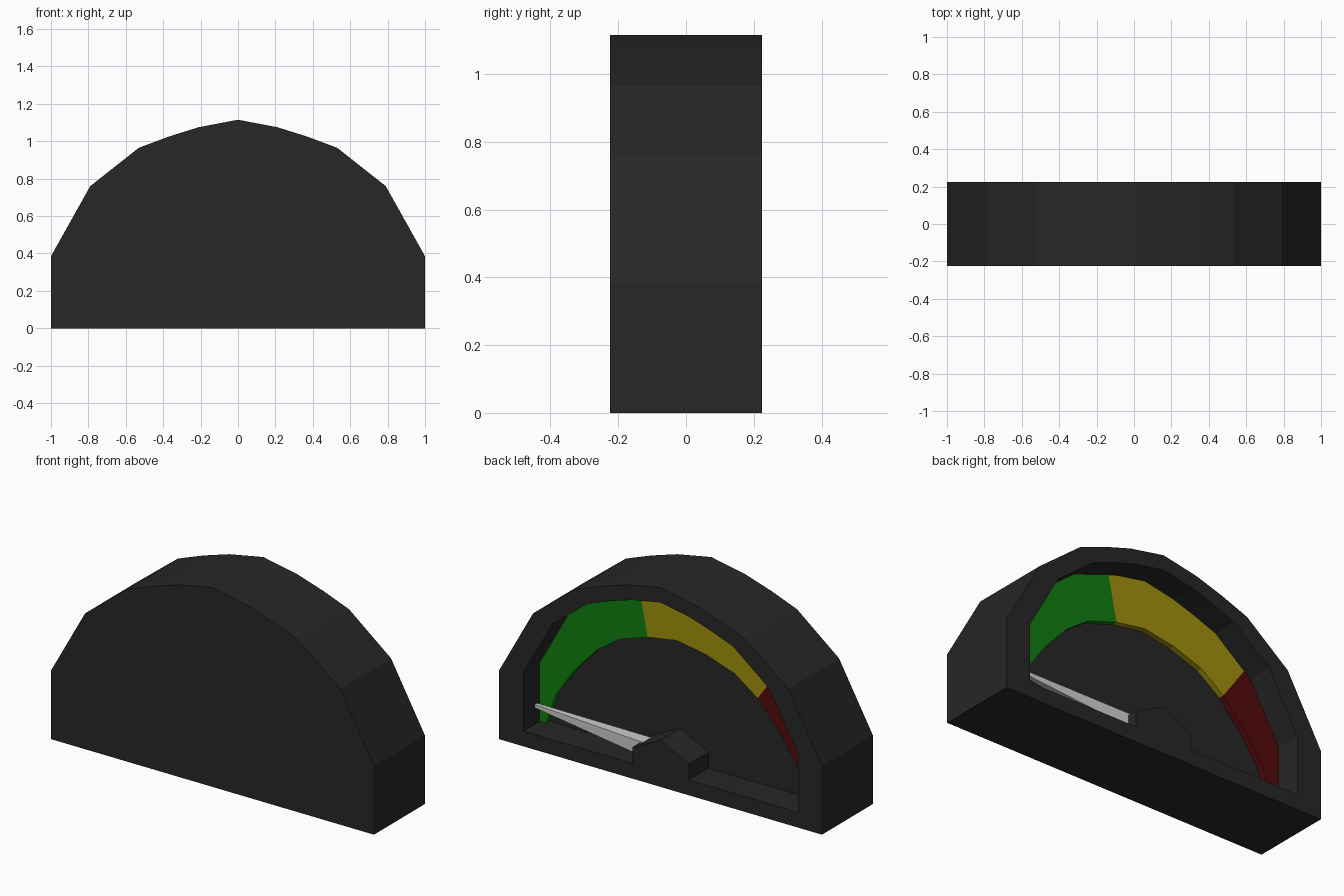
import bpy, bmesh

if "Cube" in bpy.data.objects:
    bpy.data.objects.remove(bpy.data.objects["Cube"])

def material(name, rgb):
    m = bpy.data.materials.new(name)
    m.diffuse_color = (*rgb, 1)
    m.use_nodes = True
    m.node_tree.nodes["Principled BSDF"].inputs["Base Color"].default_value = m.diffuse_color
    return m

def prism(name, pts, y0, y1, mat=None):
    """Extrude an x-z outline from y0 to y1."""
    bm = bmesh.new()
    face = bm.faces.new([bm.verts.new((x, y0, z)) for x, z in pts])
    ext = bmesh.ops.extrude_face_region(bm, geom=[face])
    for v in ext["geom"]:
        if isinstance(v, bmesh.types.BMVert):
            v.co.y = y1
    bmesh.ops.recalc_face_normals(bm, faces=bm.faces)
    me = bpy.data.meshes.new(name)
    bm.to_mesh(me)
    bm.free()
    ob = bpy.data.objects.new(name, me)
    bpy.context.collection.objects.link(ob)
    if mat:
        me.materials.append(mat)
    return ob

def mirror(pts):
    return [(-x, z) for x, z in pts]

black = material("black", (0.02, 0.02, 0.02))
green = material("green", (0.005, 0.2, 0.005))
yellow = material("yellow", (0.35, 0.28, 0.004))
red = material("red", (0.09, 0.003, 0.004))
white = material("white", (0.8, 0.8, 0.8))

# Arched housing with a recessed dial and a pointed hub bump
half = [(1, 0), (1, .385), (.79, .76), (.53, .965), (.37, 1.025), (.21, 1.075)]
outline = half + [(0, 1.115)] + mirror(half)[::-1]
opening = [(x * .85, z * .85 + .085) for x, z in outline]
hub = [(-.175, .085), (-.175, .175), (0, .262), (.175, .175), (.175, .085)]
housing = prism("housing", outline, -.225, .225, black)
cutter = prism("recess_cutter", opening + hub, .05, .4, black)
mod = housing.modifiers.new("recess", 'BOOLEAN')
mod.operation = 'DIFFERENCE'
mod.solver = 'EXACT'
mod.object = cutter
bpy.context.view_layer.objects.active = housing
bpy.ops.object.modifier_apply(modifier=mod.name)
bpy.data.objects.remove(cutter)

# Coloured dial bands, split along radial lines
inner = [(.81, .085), (.75, .26), (.64, .42), (.5, .575), (.36, .675), (.18, .735)]
a_out, a_in = (.231, .983), (.18, .735)
b_out, b_in = (-.632, .761), (-.5, .575)
m_in = mirror(inner)
bands = [
    ("green_band", opening[:4] + [a_out], inner, green),
    ("yellow_band", [a_out] + opening[5:10] + [b_out],
     [a_in, (0, .765), m_in[5], m_in[4], b_in], yellow),
    ("red_band", [b_out] + opening[10:], [b_in] + m_in[2::-1], red),
]
for name, outer, inn, mat in bands:
    prism(name, outer + inn[::-1], .045, .082, mat)

# Tapered needle, from the hub to the left end of the dial
needle = prism("needle", [(.08, .10), (.08, .185), (.84, .205), (.84, .187)], .09, .17, white)
for v in needle.data.vertices:
    if v.co.x > .5:
        v.co.y = .13 + (v.co.y - .13) * .25
